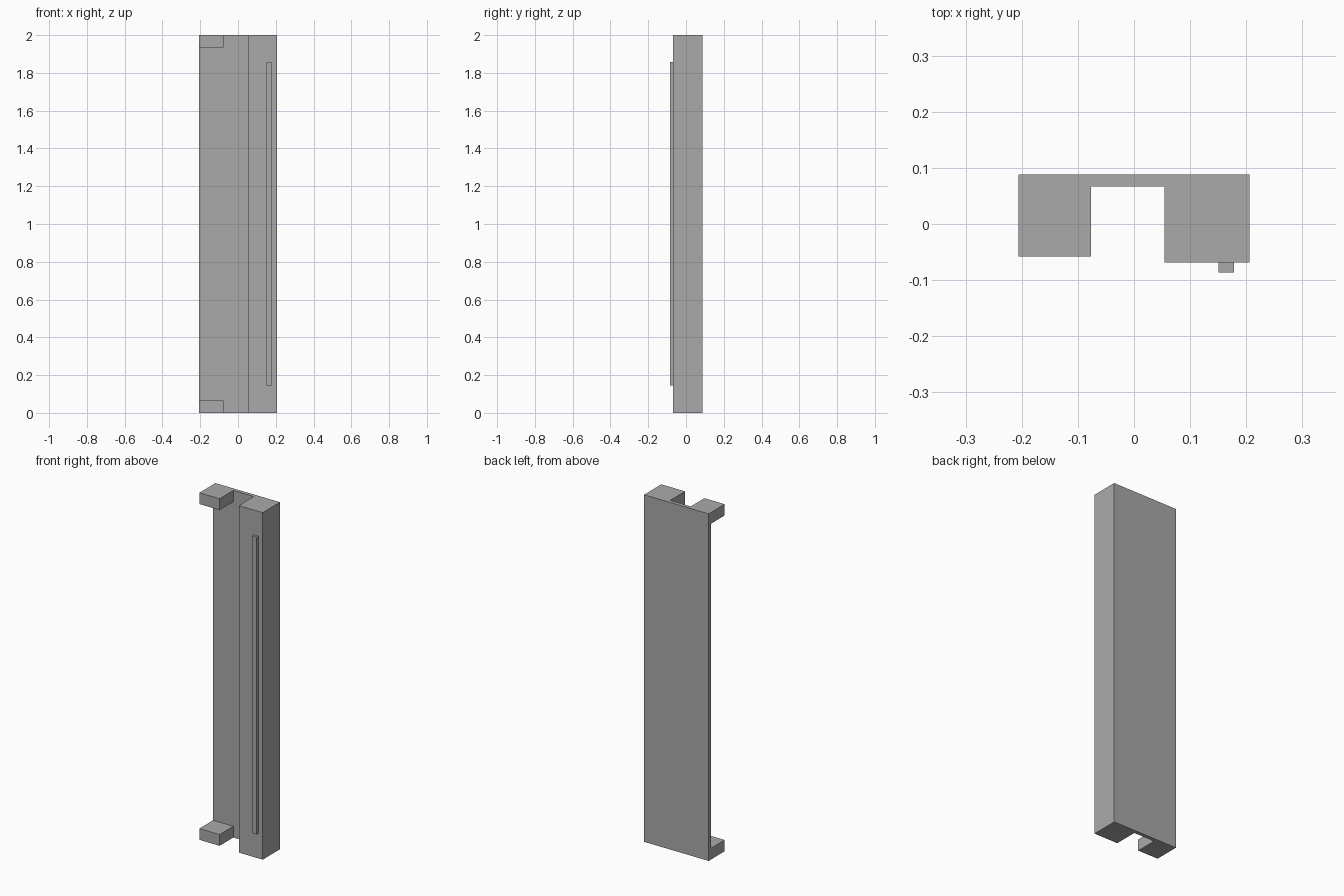
import bpy
import bmesh
from mathutils import Matrix, Vector

cube = bpy.data.objects.get("Cube")
if cube:
    bpy.data.objects.remove(cube, do_unlink=True)

# One plain grey for the whole model
grey = bpy.data.materials.new("plain grey")
grey.use_nodes = True
colour = (0.4, 0.4, 0.4, 1)
grey.diffuse_color = colour
grey.node_tree.nodes["Principled BSDF"].inputs["Base Color"].default_value = colour


def box(name, low, high):
    """Flat-faced box between two opposite corners."""
    low, high = Vector(low), Vector(high)
    bm = bmesh.new()
    bmesh.ops.create_cube(bm, size=1, matrix=Matrix.Translation((low + high) / 2)
                          @ Matrix.Diagonal(high - low).to_4x4())
    mesh = bpy.data.meshes.new(name)
    bm.to_mesh(mesh)
    bm.free()
    mesh.materials.append(grey)
    obj = bpy.data.objects.new(name, mesh)
    bpy.context.collection.objects.link(obj)
    return obj


HEIGHT = 2.0
LEFT, RIGHT = 0.206, -0.206       # model's own sides
BACK, PANEL_FRONT = 0.088, 0.067
COLUMN_EDGE = 0.054

# Thin back panel beside the full-height column
box("back_panel", (RIGHT, PANEL_FRONT, 0), (COLUMN_EDGE, BACK, HEIGHT))
box("column", (COLUMN_EDGE, -0.069, 0), (LEFT, BACK, HEIGHT))

# Long slim handle on the column front
box("handle", (0.151, -0.086, 0.145), (0.178, -0.069, 1.857))

# Matching brackets at the bottom and top of the panel
BRACKET = 0.065
for name, z in (("bottom_bracket", 0), ("top_bracket", HEIGHT - BRACKET)):
    box(name, (RIGHT, -0.058, z), (-0.077, PANEL_FRONT, z + BRACKET))
